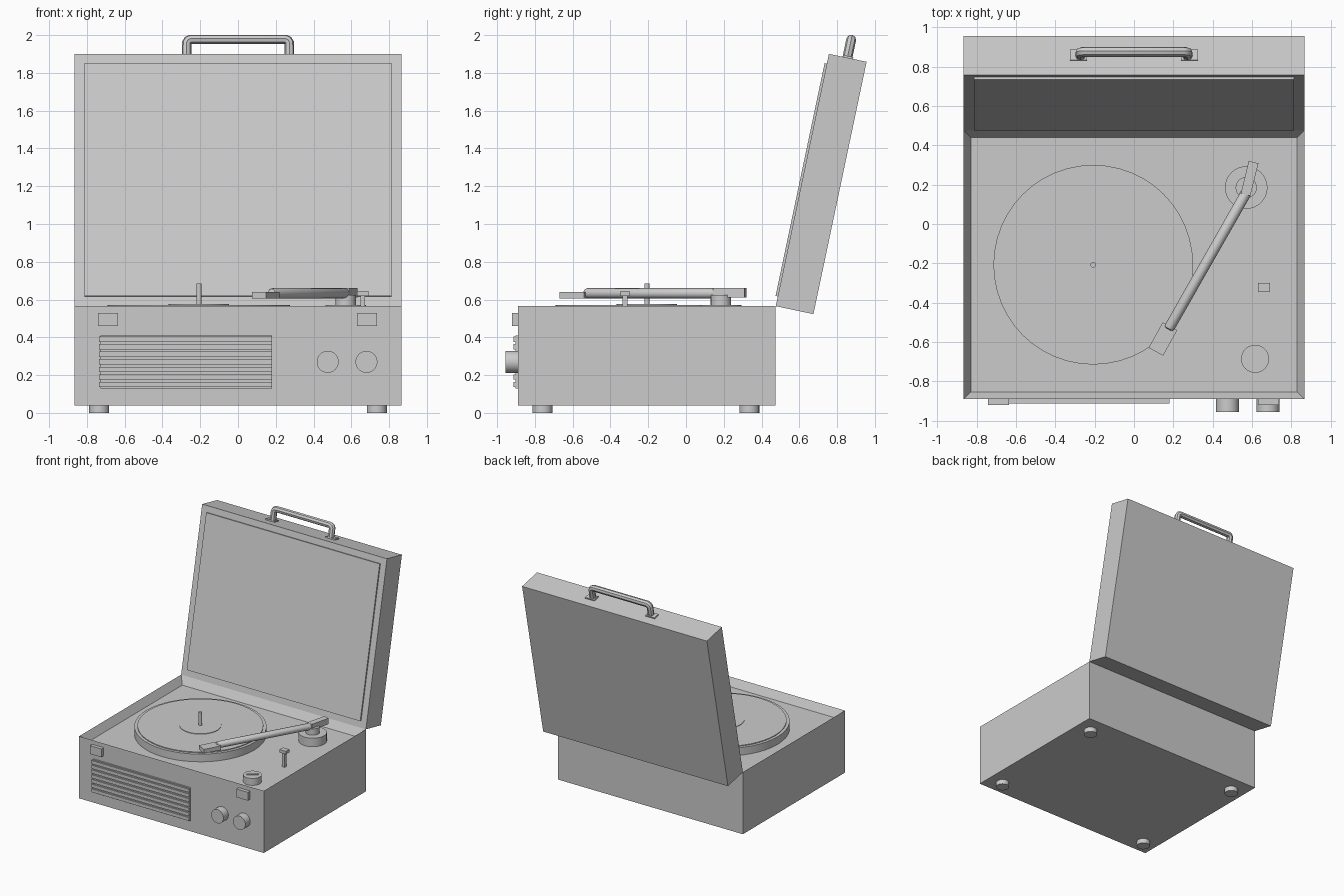
import bpy, bmesh, math
from mathutils import Matrix, Vector

if "Cube" in bpy.data.objects:
    bpy.data.objects.remove(bpy.data.objects["Cube"])

grey = bpy.data.materials.new("plain grey")
grey.diffuse_color = (0.6, 0.6, 0.6, 1)
grey.use_nodes = True
grey.node_tree.nodes["Principled BSDF"].inputs["Base Color"].default_value = grey.diffuse_color


def finish(name, bm, matrix=Matrix(), smooth=False):
    me = bpy.data.meshes.new(name)
    bmesh.ops.recalc_face_normals(bm, faces=bm.faces[:])
    bm.to_mesh(me)
    bm.free()
    me.transform(matrix)
    me.materials.append(grey)
    ob = bpy.data.objects.new(name, me)
    bpy.context.collection.objects.link(ob)
    if smooth:
        bpy.ops.object.select_all(action='DESELECT')
        bpy.context.view_layer.objects.active = ob
        ob.select_set(True)
        bpy.ops.object.shade_smooth_by_angle(angle=math.radians(35))
    return ob


def box_bm(lo, hi):
    lo, hi = Vector(lo), Vector(hi)
    bm = bmesh.new()
    bmesh.ops.create_cube(bm, size=1, matrix=Matrix.Translation((lo + hi) / 2)
                          @ Matrix.Diagonal((*(hi - lo), 1)))
    return bm


def box(name, lo, hi, matrix=Matrix()):
    return finish(name, box_bm(lo, hi), matrix)


def rod(name, a, b, r, sides=48, smooth=True, chamfer=0):
    """Cylinder from point a to point b, optionally with chamfered ends."""
    a, b = Vector(a), Vector(b)
    bm = bmesh.new()
    rot = (b - a).to_track_quat('Z', 'Y').to_matrix().to_4x4()
    bmesh.ops.create_cone(bm, cap_ends=True, segments=sides, radius1=r, radius2=r,
                          depth=(b - a).length,
                          matrix=Matrix.Translation((a + b) / 2) @ rot)
    if chamfer:
        ends = [e for f in bm.faces if len(f.verts) > 4 for e in f.edges]
        bmesh.ops.bevel(bm, geom=ends, offset=chamfer, segments=2, affect='EDGES', profile=0.5)
    return finish(name, bm, smooth=smooth)


def turned(x, y, z, degrees):
    return Matrix.Translation((x, y, z)) @ Matrix.Rotation(math.radians(degrees), 4, 'Z')


# Case with a sunken deck
bm = box_bm((-.865, -.89, .04), (.865, .475, .565))
top = max(bm.faces, key=lambda f: f.calc_center_median().z)
bmesh.ops.inset_region(bm, faces=[top], thickness=.052)
bmesh.ops.translate(bm, verts=top.verts[:], vec=(0, 0, -.065))
finish("case", bm)

# Feet
for x in (-.735, .735):
    for y in (-.76, .335):
        rod("foot", (x, y, 0), (x, y, .045), .053, 24)

# Latches, grille and front knobs
for x in (-.688, .683):
    box("latch", (x - .053, -.92, .46), (x + .053, -.885, .53))
box("grille_back", (-.728, -.902, .13), (.18, -.885, .41))
for i in range(7):
    z = .15 + i * .04
    box("grille_slat", (-.735, -.912, z - .014), (.18, -.895, z + .014))
for x in (.475, .68):
    rod("front_knob", (x, -.955, .27), (x, -.885, .27), .058, 32)

# Platter, record, label and spindle
for name, r, z0, z1 in (("platter", .507, .498, .565), ("record", .483, .56, .572),
                        ("record_label", .16, .57, .576), ("spindle", .014, .57, .685)):
    rod(name, (-.207, -.207, z0), (-.207, -.207, z1), r, 48 if r > .1 else 16)

# Deck knob with pointer
rod("deck_knob", (.615, -.685, .495), (.615, -.685, .558), .071, 32)
box("knob_pointer", (-.046, -.008, 0), (.046, .008, .012), turned(.615, -.685, .553, 37))

# Arm rest
box("rest_post", (.648, -.335, .495), (.672, -.311, .625))
box("rest_top", (.63, -.346, .62), (.69, -.3, .645))

# Tone arm
rod("arm_base", (.57, .185, .495), (.57, .185, .572), .108, 32)
rod("arm_pivot", (.57, .185, .57), (.57, .185, .625), .054, 24)
rod("arm_tube", (.572, .162, .633), (.175, -.535, .633), .027, 12, True, .012)
box("arm_head", (-.042, -.074, 0), (.042, .074, .035), turned(.147, -.584, .605, -29))
box("arm_weight", (-.025, -.085, 0), (.025, .085, .05), turned(.587, .232, .61, -14))

# Open lid with its raised lining, tilted back about the hinge
hinge = Matrix.Translation((0, .475, .565)) @ Matrix.Rotation(math.radians(-11.9), 4, 'X')
box("lid", (-.865, 0, 0), (.865, .204, 1.365), hinge)
box("lid_lining", (-.812, -.012, .053), (.812, .01, 1.312), hinge)

# Carrying handle
for x in (-.282, .282):
    box("handle_plate", (x - .043, .075, 1.36), (x + .043, .13, 1.375), hinge)
cu = bpy.data.curves.new("handle", 'CURVE')
cu.dimensions = '3D'
cu.bevel_depth, cu.bevel_resolution, cu.use_fill_caps = .026, 2, True
half = [(.272, 1.365), (.272, 1.445), (.264, 1.458), (.25, 1.464)]
pts = [(-x, z) for x, z in half] + half[::-1]
sp = cu.splines.new('POLY')
sp.points.add(len(pts) - 1)
for p, (x, z) in zip(sp.points, pts):
    p.co = (*(hinge @ Vector((x, .1, z))), 1)
cu.materials.append(grey)
handle = bpy.data.objects.new("handle", cu)
bpy.context.collection.objects.link(handle)
bpy.ops.object.select_all(action='DESELECT')
bpy.context.view_layer.objects.active = handle
handle.select_set(True)
bpy.ops.object.convert(target='MESH')
bpy.ops.object.shade_smooth_by_angle(angle=math.radians(35))
